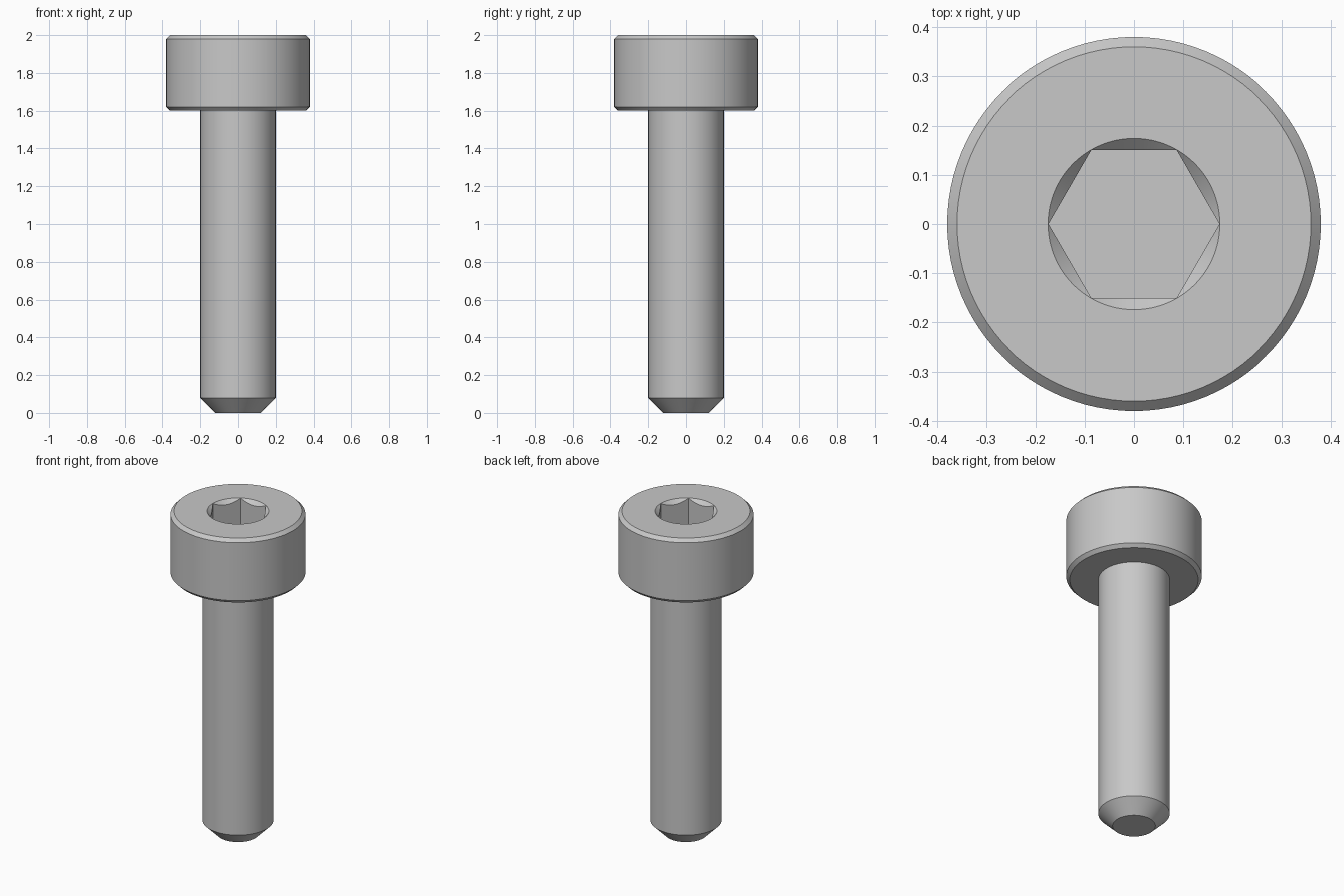
import bpy, bmesh
from math import cos, sin, tau

cube = bpy.data.objects.get("Cube")
if cube:
    bpy.data.objects.remove(cube, do_unlink=True)

steel = bpy.data.materials.new("grey_steel")
steel.use_nodes = True
GREY = (0.58, 0.58, 0.58, 1)
steel.diffuse_color = GREY
steel.node_tree.nodes["Principled BSDF"].inputs["Base Color"].default_value = GREY


def lathe(name, profile, sides):
    """Closed solid from (radius, height) rings, listed bottom to top."""
    bm = bmesh.new()
    rings = [[bm.verts.new((r * cos(tau * i / sides), r * sin(tau * i / sides), z))
              for i in range(sides)] for r, z in profile]
    for low, high in zip(rings, rings[1:]):
        for i in range(sides):
            j = (i + 1) % sides
            bm.faces.new((low[i], low[j], high[j], high[i]))
    bm.faces.new(rings[0][::-1])
    bm.faces.new(rings[-1])
    mesh = bpy.data.meshes.new(name)
    bm.to_mesh(mesh)
    bm.free()
    mesh.materials.append(steel)
    obj = bpy.data.objects.new(name, mesh)
    bpy.context.collection.objects.link(obj)
    return obj


# Shank with chamfered tip, and head with both rims chamfered
bolt = lathe("socket_head_bolt", [
    (0.12, 0), (0.2, 0.08), (0.2, 1.6),
    (0.36, 1.6), (0.38, 1.62), (0.38, 1.98), (0.36, 2)], 96)

# Hexagonal socket and the conical countersink around its mouth
cutters = [
    lathe("countersink_cutter", [(0.074, 1.9), (0.274, 2.1)], 96),
    lathe("hex_socket_cutter", [(0.1732, 1.8), (0.1732, 2.2)], 6),
]
for cutter in cutters:
    cutter.hide_render = True
    cut = bolt.modifiers.new(cutter.name, "BOOLEAN")
    cut.operation = "DIFFERENCE"
    cut.solver = "EXACT"
    cut.object = cutter

# Bake the cuts, then drop the cutters
graph = bpy.context.evaluated_depsgraph_get()
baked = bpy.data.meshes.new_from_object(bolt.evaluated_get(graph))
bolt.modifiers.clear()
bolt.data = baked
for cutter in cutters:
    bpy.data.objects.remove(cutter, do_unlink=True)

# Smooth round walls, crisp chamfers and socket
bpy.ops.object.select_all(action="DESELECT")
bolt.select_set(True)
bpy.context.view_layer.objects.active = bolt
bpy.ops.object.shade_smooth_by_angle()
